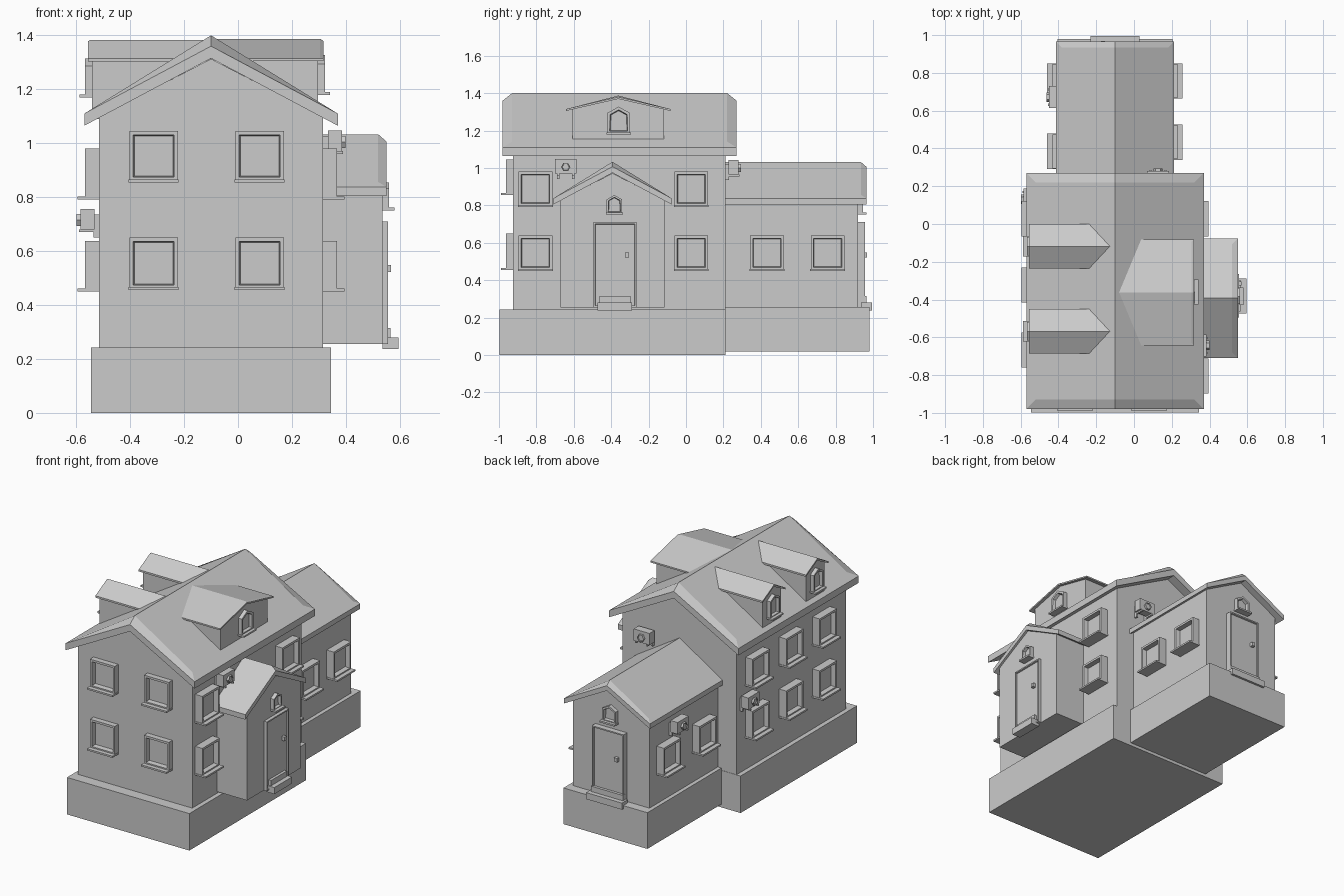
import bpy, bmesh
from math import radians
from mathutils import Matrix, Vector

if "Cube" in bpy.data.objects:
    bpy.data.objects.remove(bpy.data.objects["Cube"])


def wall(x, y, angle):
    # local frame of a wall: u along it, z up, outward is local -y (0 = front, 90 = right)
    return Matrix.Translation((x, y, 0)) @ Matrix.Rotation(radians(angle), 4, 'Z')


def finish(name, bm, m):
    bmesh.ops.recalc_face_normals(bm, faces=bm.faces)
    me = bpy.data.meshes.new(name)
    bm.transform(m)
    bm.to_mesh(me)
    bm.free()
    ob = bpy.data.objects.new(name, me)
    bpy.context.collection.objects.link(ob)
    return ob


def prism(name, pts, d0, d1, m, rim=0, recess=0):
    # extrude a (u, z) outline outward from d0 to d1, optionally with a recessed front
    bm = bmesh.new()
    face = bm.faces.new([bm.verts.new((u, -d0, z)) for u, z in pts])
    ext = bmesh.ops.extrude_face_region(bm, geom=[face], use_keep_orig=True)["geom"]
    front = [g for g in ext if isinstance(g, bmesh.types.BMFace)][0]
    bmesh.ops.translate(bm, verts=front.verts[:], vec=(0, d0 - d1, 0))
    bmesh.ops.recalc_face_normals(bm, faces=bm.faces)
    if rim:
        bmesh.ops.inset_region(bm, faces=[front], thickness=rim)
        bmesh.ops.inset_region(bm, faces=[front], thickness=rim * 0.3)
        bmesh.ops.translate(bm, verts=front.verts[:], vec=(0, recess, 0))
    return finish(name, bm, m)


def rect(u, w, z0, z1):
    return [(u - w / 2, z0), (u + w / 2, z0), (u + w / 2, z1), (u - w / 2, z1)]


def gable(u, w, z0, ze, zr):
    return [(u - w / 2, z0), (u + w / 2, z0), (u + w / 2, ze), (u, zr), (u - w / 2, ze)]


def roof(name, m, w, length, eave, ridge, t, b, drop):
    # gabled slab running back from local y = 0, with bevelled top edges
    bm = bmesh.new()
    ei = eave + (ridge - eave) * b / w
    rings = []
    for y, inner in ((0, b), (length, length - b)):
        rows = [[(-w, y, eave - t), (0, y, ridge - drop - t), (w, y, eave - t)],
                [(-w, y, eave), (0, y, ridge - drop), (w, y, eave)],
                [(b - w, inner, ei), (0, inner, ridge), (w - b, inner, ei)]]
        rings.append([[bm.verts.new(p) for p in r] for r in rows])
    A, B = rings
    for i in (0, 1):
        for R in rings:
            for k in (0, 1):
                bm.faces.new((R[k][i], R[k][i + 1], R[k + 1][i + 1], R[k + 1][i]))
        for k in (0, 2):
            bm.faces.new((A[k][i], A[k][i + 1], B[k][i + 1], B[k][i]))
        for k in (0, 1):
            s = 2 * i
            bm.faces.new((A[k][s], A[k + 1][s], B[k + 1][s], B[k][s]))
    return finish(name, bm, m)


def window(name, m, u, z0, z1, w=0.18):
    prism(name + "_frame", rect(u, w, z0, z1), -0.02, 0.052, m, 0.02, 0.03)
    prism(name + "_sill", rect(u, w + 0.006, z0 - 0.005, z0 + 0.006), 0, 0.08, m)


def gable_window(name, m, u, z0, z1, w):
    prism(name + "_frame", gable(u, w, z0, z1 - w * 0.28, z1), -0.02, 0.025, m, w * 0.14, 0.02)
    prism(name + "_sill", rect(u, w + 0.01, z0 - 0.006, z0 + 0.005), 0, 0.045, m)


def door(name, m, u, step_w):
    prism(name + "_panel", rect(u, 0.23, 0.255, 0.71), -0.02, 0.022, m, 0.012, 0.01)
    prism(name + "_knob", rect(u + 0.065, 0.022, 0.522, 0.548), 0, 0.033, m)
    prism(name + "_step", rect(u, step_w, 0.237, 0.28), 0, 0.06, m)
    prism(name + "_threshold", rect(u, step_w * 0.9, 0.28, 0.315), 0, 0.03, m)


def cooler(name, m, u, z):
    # outdoor air unit: box, hexagonal fan cover, two brackets
    prism(name + "_box", rect(u, 0.115, z - 0.035, z + 0.042), 0.018, 0.07, m)
    hexa = [(u + a * 0.025, z + b * 0.025) for a, b in
            ((1, 0), (.5, .87), (-.5, .87), (-1, 0), (-.5, -.87), (.5, -.87))]
    prism(name + "_fan", hexa, 0.06, 0.084, m, 0.005, 0.006)
    for s in (-1, 1):
        prism(name + "_bracket", rect(u + s * 0.04, 0.012, z - 0.045, z - 0.034), 0, 0.075, m)
        prism(name + "_bracket_post", rect(u + s * 0.04, 0.012, z - 0.065, z + 0.02), 0, 0.02, m)


CX = -0.1
front = wall(CX, -0.925, 0)
right = wall(0.315, 0, 90)
left = wall(-0.515, 0, -90)
back = wall(0, 0.21, 180)
wing_r = wall(0.178, 0, 90)
wing_l = wall(-0.38, 0, -90)
wing_b = wall(CX, 0.92, 180)
porch = wall(0.535, -0.393, 90)

# Plinths
prism("main_plinth", rect(0, 0.89, 0, 0.243), -1.137, 0.073, front)
prism("wing_plinth", rect(0, 0.61, 0.02, 0.258), -0.72, 0.06, wing_b)

# Walls
prism("main_walls", gable(0, 0.83, 0.24, 1.097, 1.313), -1.135, 0, front)
prism("wing_walls", gable(0, 0.557, 0.25, 0.825, 0.972), -0.73, 0, wing_b)
prism("porch_walls", gable(0, 0.555, 0.255, 0.828, 0.972), -0.25, 0, porch)

# Roofs
roof("main_roof", wall(CX, -0.98, 0), 0.47, 1.25, 1.11, 1.40, 0.045, 0.05, 0.04)
roof("wing_roof", wall(CX, 0.965, 180), 0.313, 0.79, 0.838, 1.032, 0.033, 0.03, 0.026)
roof("porch_roof", wall(0.55, -0.393, 90), 0.316, 0.27, 0.838, 1.033, 0.033, 0.03, 0.026)

# Front and side windows, two floors
for z0, z1, zs in ((0.46, 0.65, 0.455), (0.86, 1.045, 0.797)):
    for u in (-0.213, 0.18):
        window("front_window", wall(CX, -0.91, 0), u, z0, z1)
    for y in (-0.805, 0.028):
        window("right_window", right, y, zs, zs + 0.183)
    for y in (-0.668, -0.322, 0.028):
        window("left_window", left, -y, zs, zs + 0.183)

# Wing windows
for y in (0.433, 0.757):
    window("wing_right_window", wing_r, y, 0.455, 0.638)
for y in (0.385, 0.757):
    window("wing_left_window", wing_l, -y, 0.455, 0.638)

# Doors with gable windows above
door("porch_door", porch, 0.013, 0.185)
gable_window("porch_gable_window", porch, 0.01, 0.757, 0.855, 0.082)
door("wing_door", wall(CX, 0.935, 180), 0, 0.26)
gable_window("wing_gable_window", wing_b, 0, 0.757, 0.865, 0.1)

# Dormers: one wide on the right, two narrow on the left
dormer = wall(0.297, -0.362, 90)
prism("right_dormer_walls", gable(0, 0.49, 1.13, 1.315, 1.37), -0.35, 0, dormer)
roof("right_dormer_roof", wall(0.317, -0.362, 90), 0.28, 0.417, 1.315, 1.387, 0.01, 0.012, 0.008)
gable_window("right_dormer_window", dormer, 0.002, 1.185, 1.328, 0.12)
for y in (-0.118, -0.568):
    m = wall(-0.542, y, -90)
    prism("left_dormer_walls", gable(0, 0.19, 1.09, 1.315, 1.365), -0.35, 0, m)
    roof("left_dormer_roof", wall(-0.557, y, -90), 0.118, 0.457, 1.315, 1.383, 0.012, 0.008, 0.006)
    gable_window("left_dormer_window", m, 0, 1.175, 1.315, 0.1)

# Air units
cooler("right_air_unit", right, -0.643, 1.005)
cooler("left_air_unit", left, -0.13, 0.715)
cooler("wing_air_unit", wing_l, -0.672, 0.725)
cooler("back_air_unit", back, -0.127, 1.0)
